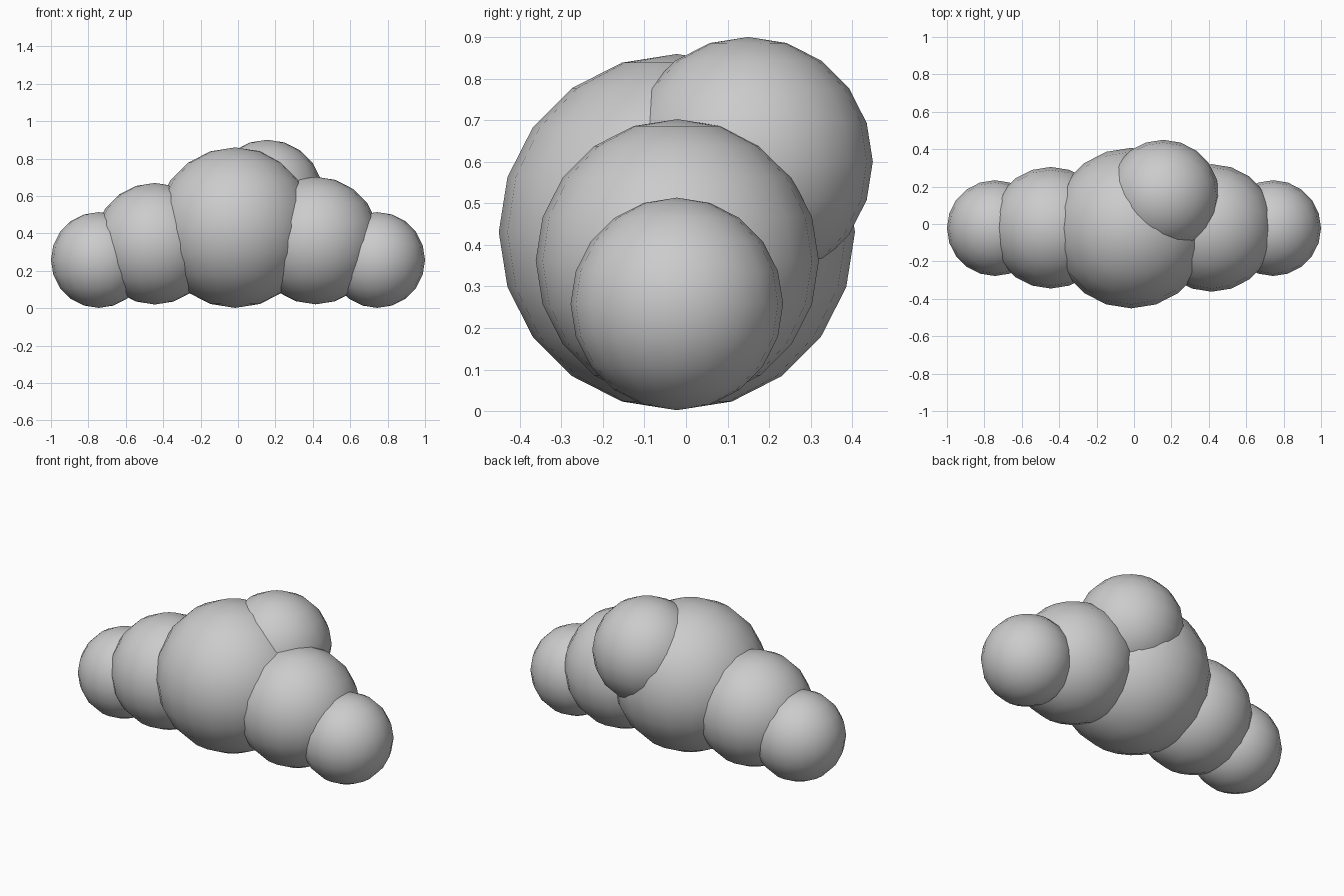
import bpy

if "Cube" in bpy.data.objects:
    bpy.data.objects.remove(bpy.data.objects["Cube"])

# A cloud of overlapping round puffs: name, centre, radius
puffs = [
    ("centre_puff", (-0.015, -0.022, 0.431), 0.429),
    ("left_puff", (-0.445, -0.020, 0.345), 0.325),
    ("right_puff", (0.415, -0.021, 0.362), 0.341),
    ("left_end_puff", (-0.744, -0.022, 0.258), 0.256),
    ("right_end_puff", (0.744, -0.022, 0.258), 0.256),
    ("back_puff", (0.156, 0.150, 0.601), 0.300),
]


def add_puff(name, centre, radius):
    bpy.ops.mesh.primitive_uv_sphere_add(
        segments=20, ring_count=10, radius=radius, location=centre)
    puff = bpy.context.object
    puff.name = name
    bpy.ops.object.shade_smooth()


for puff in puffs:
    add_puff(*puff)
